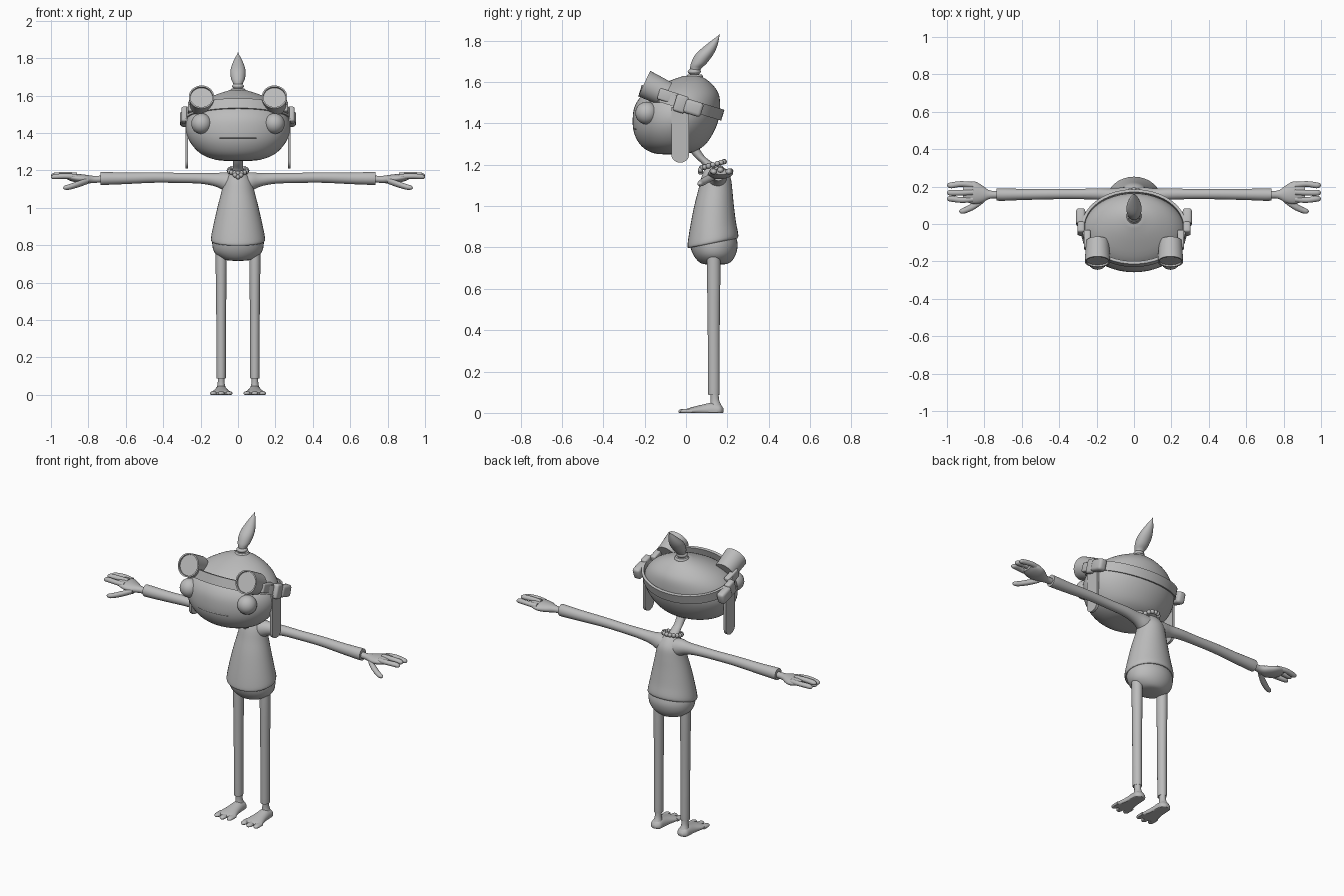
import bpy, bmesh, math
from mathutils import Matrix, Vector

cube = bpy.data.objects.get("Cube")
if cube:
    bpy.data.objects.remove(cube, do_unlink=True)

grey = bpy.data.materials.new("plain grey")
grey.use_nodes = True
tone = (0.5, 0.5, 0.5, 1)
grey.diffuse_color = tone
grey.node_tree.nodes["Principled BSDF"].inputs["Base Color"].default_value = tone


def finish(name, bm, mirror=False, angle=40):
    """Turn a bmesh into a shaded, optionally mirrored object."""
    bmesh.ops.recalc_face_normals(bm, faces=bm.faces)
    mesh = bpy.data.meshes.new(name)
    bm.to_mesh(mesh)
    bm.free()
    mesh.materials.append(grey)
    ob = bpy.data.objects.new(name, mesh)
    bpy.context.collection.objects.link(ob)
    bpy.ops.object.select_all(action="DESELECT")
    ob.select_set(True)
    bpy.context.view_layer.objects.active = ob
    bpy.ops.object.shade_smooth_by_angle(angle=math.radians(angle))
    if mirror:
        ob.modifiers.new("mirror", "MIRROR")
    return ob


def smooth_rings(rings, steps):
    """Catmull-Rom interpolation between cross-sections."""
    out = []
    for i in range(len(rings) - 1):
        a, b, c, d = (rings[max(i - 1, 0)], rings[i], rings[i + 1],
                      rings[min(i + 2, len(rings) - 1)])
        for s in range(steps):
            t = s / steps
            out.append([q + t / 2 * (r - p + t * (2 * p - 5 * q + 4 * r - w
                        + t * (3 * (q - r) + w - p))) for p, q, r, w in zip(a, b, c, d)])
    return out + [rings[-1]]


def loft(name, axis, rings, mirror=False, sides=24, steps=4, warp=None):
    """Elliptical sections (x, y, z, radius, radius) joined along an axis."""
    u, v = {"x": (1, 2), "y": (0, 2), "z": (0, 1)}[axis]
    bm = bmesh.new()
    loops = []
    for *centre, ru, rv in smooth_rings(rings, steps):
        loop = []
        for k in range(sides):
            a = math.tau * k / sides
            p = Vector(centre)
            p[u] += max(ru, .001) * math.cos(a)
            p[v] += max(rv, .001) * math.sin(a)
            loop.append(bm.verts.new(warp(p) if warp else p))
        loops.append(loop)
    for lo, hi in zip(loops, loops[1:]):
        for k in range(sides):
            j = (k + 1) % sides
            bm.faces.new((lo[k], lo[j], hi[j], hi[k]))
    bm.faces.new(loops[0])
    bm.faces.new(loops[-1])
    return finish(name, bm, mirror)


def ball(bm, centre, radius, detail=24):
    bmesh.ops.create_uvsphere(bm, u_segments=detail, v_segments=detail // 2,
                              radius=radius, matrix=Matrix.Translation(centre))


def block(name, centre, size, tilt, bevel):
    bm = bmesh.new()
    m = (Matrix.Translation(centre) @ Matrix.Rotation(tilt, 4, "X")
         @ Matrix.Diagonal((*size, 1)))
    bmesh.ops.create_cube(bm, size=1, matrix=m)
    bmesh.ops.bevel(bm, geom=bm.edges[:], offset=bevel, segments=3,
                    profile=.5, affect="EDGES")
    finish(name, bm, True)


# Head, mouth and eyes
loft("head", "z", [
    (0, -.07, 1.25, .04, .03), (0, -.07, 1.257, .12, .09), (0, -.065, 1.29, .2, .15),
    (0, -.06, 1.35, .255, .19), (0, -.05, 1.42, .28, .208), (0, -.04, 1.49, .267, .205),
    (0, -.02, 1.55, .215, .175), (0, .01, 1.6, .13, .105), (0, .03, 1.63, .04, .04)],
    sides=48)
loft("mouth", "x", [(x / 40, -.055 - .198 * math.sqrt(1 - (x / 10.8) ** 2), 1.375, .004, .004)
                    for x in range(-4, 5)], sides=8)
bm = bmesh.new()
ball(bm, (.195, -.19, 1.45), .055)
finish("eye", bm, True)

# Hair tuft with its tie
loft("hair_tuft", "z", [
    (0, .04, 1.61, .02, .02), (0, .045, 1.66, .025, .025), (0, .062, 1.69, .037, .038),
    (0, .09, 1.735, .04, .043), (0, .125, 1.78, .026, .028), (0, .163, 1.83, 0, 0)])
for z, r in ((1.625, .042), (1.65, .032)):
    loft("hair_tie", "z", [(0, .04, z - .012, r - .008, r - .008), (0, .04, z, r, r),
                           (0, .042, z + .012, r - .008, r - .008)])

# Goggle strap: tilted elliptical band
bm = bmesh.new()
loops = []
for k in range(48):
    a = math.tau * k / 48
    loop = []
    for grow, lift in ((0, -1), (1, -1), (1, 1), (0, 1)):
        y = -.022 + (.185 + .015 * grow) * math.sin(a)
        x = (.265 + .015 * grow) * math.cos(a)
        loop.append(bm.verts.new((x, y + lift * .008, 1.493 - .3 * y + lift * .026)))
    loops.append(loop)
for k, loop in enumerate(loops):
    nxt = loops[(k + 1) % 48]
    for i in range(4):
        j = (i + 1) % 4
        bm.faces.new((loop[i], loop[j], nxt[j], nxt[i]))
finish("goggle_strap", bm)

# Goggle barrels with a recessed lens
bm = bmesh.new()
axis = Vector((0, -.9, .43))
m = Matrix.Translation((.195, -.148, 1.567)) @ axis.to_track_quat("Z", "Y").to_matrix().to_4x4()
bmesh.ops.create_cone(bm, cap_ends=True, segments=32, radius1=.062, radius2=.068,
                      depth=.12, matrix=m)
bm.normal_update()
lens = max((f for f in bm.faces if len(f.verts) > 4), key=lambda f: f.normal.z)
bmesh.ops.inset_region(bm, faces=[lens], thickness=.008)
bmesh.ops.inset_region(bm, faces=[lens], thickness=.001, depth=-.01)
finish("goggle_barrel", bm, True)

# Side buckles and hanging flaps
block("goggle_arm", (.25, -.085, 1.53), (.035, .1, .055), -.3, .008)
block("side_buckle", (.283, -.025, 1.495), (.04, .06, .085), -.3, .012)
block("ear_pad", (.285, .035, 1.475), (.05, .09, .07), -.3, .016)
bm = bmesh.new()
outline = [(-.07, 1.48), (.015, 1.48)]
outline += [(-.028 + .043 * math.cos(a), 1.25 - .04 * math.sin(a))
            for a in (math.pi * k / 12 for k in range(13))]
face = bm.faces.new([bm.verts.new((.266, y, z)) for y, z in outline])
side = bmesh.ops.extrude_face_region(bm, geom=[face])["geom"]
bmesh.ops.translate(bm, vec=(.016, 0, 0),
                    verts=[g for g in side if isinstance(g, bmesh.types.BMVert)])
finish("side_flap", bm, True)

# Neck and bead necklace
loft("neck", "z", [(0, .03, 1.29, .03, .028), (0, .065, 1.24, .026, .026),
                   (0, .11, 1.2, .03, .03), (0, .14, 1.15, .045, .04)])
bm = bmesh.new()
for k in range(16):
    a = math.tau * k / 16
    ball(bm, (.048 * math.cos(a), .13 + .055 * math.sin(a), 1.2 + .015 * math.sin(a)), .013, 12)
for x, z in ((0, 1.165), (.016, 1.175), (-.016, 1.175)):
    ball(bm, (x, .07, z), .013, 12)
finish("bead_necklace", bm)


# Shirt with a hem that rises to the back, and hips
def raise_hem(p):
    p.z += .2 * (p.y - .1) * min(1, max(0, (1.05 - p.z) / .2))
    return p


loft("shirt", "z", [
    (0, .13, .815, .14, .118), (0, .13, .83, .145, .123), (0, .13, .9, .132, .112),
    (0, .135, 1, .11, .096), (0, .142, 1.08, .09, .082), (0, .145, 1.14, .075, .07),
    (0, .14, 1.18, .05, .05), (0, .135, 1.2, .03, .03)], sides=32, warp=raise_hem)
loft("hips", "z", [
    (0, .14, .717, .03, .03), (0, .14, .725, .08, .07), (0, .138, .76, .125, .1),
    (0, .135, .81, .138, .115), (0, .132, .86, .13, .108)], sides=32)

# Sleeves
loft("sleeve", "x", [
    (.02, .15, 1.13, .05, .055), (.07, .15, 1.14, .045, .05), (.12, .155, 1.15, .034, .036),
    (.2, .16, 1.158, .03, .029), (.32, .16, 1.16, .027, .027), (.45, .16, 1.162, .028, .028),
    (.6, .158, 1.158, .03, .031), (.7, .157, 1.157, .033, .034),
    (.735, .157, 1.157, .032, .035)], True)

# Hands: wrist and palm, three fingers and a thumb
loft("palm", "x", [
    (.71, .157, 1.155, .02, .018), (.77, .157, 1.152, .022, .019),
    (.81, .16, 1.153, .045, .023), (.85, .167, 1.157, .06, .024),
    (.89, .17, 1.162, .055, .02), (.915, .17, 1.165, .04, .012)], True)
for name, base, bend, tip in (("index", .133, .128, .135), ("middle", .17, .167, .167),
                              ("outer", .207, .214, .207)):
    z = 1.165 + (.008 if name == "middle" else 0)
    loft(name + "_finger", "x", [
        (.86, base, z, .016, .016), (.92, bend, z + .004, .015, .014),
        (.975, tip, z + .002, .016, .014), (.993, tip, z, .011, .01),
        (1, tip, z, .002, .002)], True, 16)
loft("thumb", "x", [
    (.8, .135, 1.145, .018, .016), (.85, .1, 1.128, .02, .017), (.9, .075, 1.112, .017, .015),
    (.925, .068, 1.108, .012, .011), (.935, .067, 1.107, .002, .002)], True, 16)

# Trouser legs and ankles
loft("trouser_leg", "z", [
    (.09, .135, .09, .024, .027), (.09, .135, .12, .025, .028), (.09, .134, .4, .026, .029),
    (.09, .134, .65, .029, .032), (.09, .134, .78, .03, .032)], True)
loft("ankle", "z", [(.09, .145, .03, .027, .03), (.09, .14, .06, .019, .021),
                    (.09, .137, .1, .018, .02)], True)


# Flat-soled feet with three toes
def flatten(p):
    p.z = max(0, p.z)
    return p


loft("foot", "y", [
    (.09, .182, .012, .012, .008), (.09, .165, .012, .033, .03), (.09, .13, .012, .036, .038),
    (.09, .08, .012, .042, .028), (.09, .03, .01, .054, .018), (.09, .005, .008, .054, .012),
    (.09, -.005, .008, .04, .006)], True, warp=flatten)
for x, end in ((.048, -.028), (.09, -.037), (.132, -.028)):
    loft("toe", "y", [(x, .03, .008, .018, .012), (x, end + .02, .008, .018, .011),
                      (x, end + .006, .007, .012, .008), (x, end, .006, .002, .002)],
         True, 16, warp=flatten)
